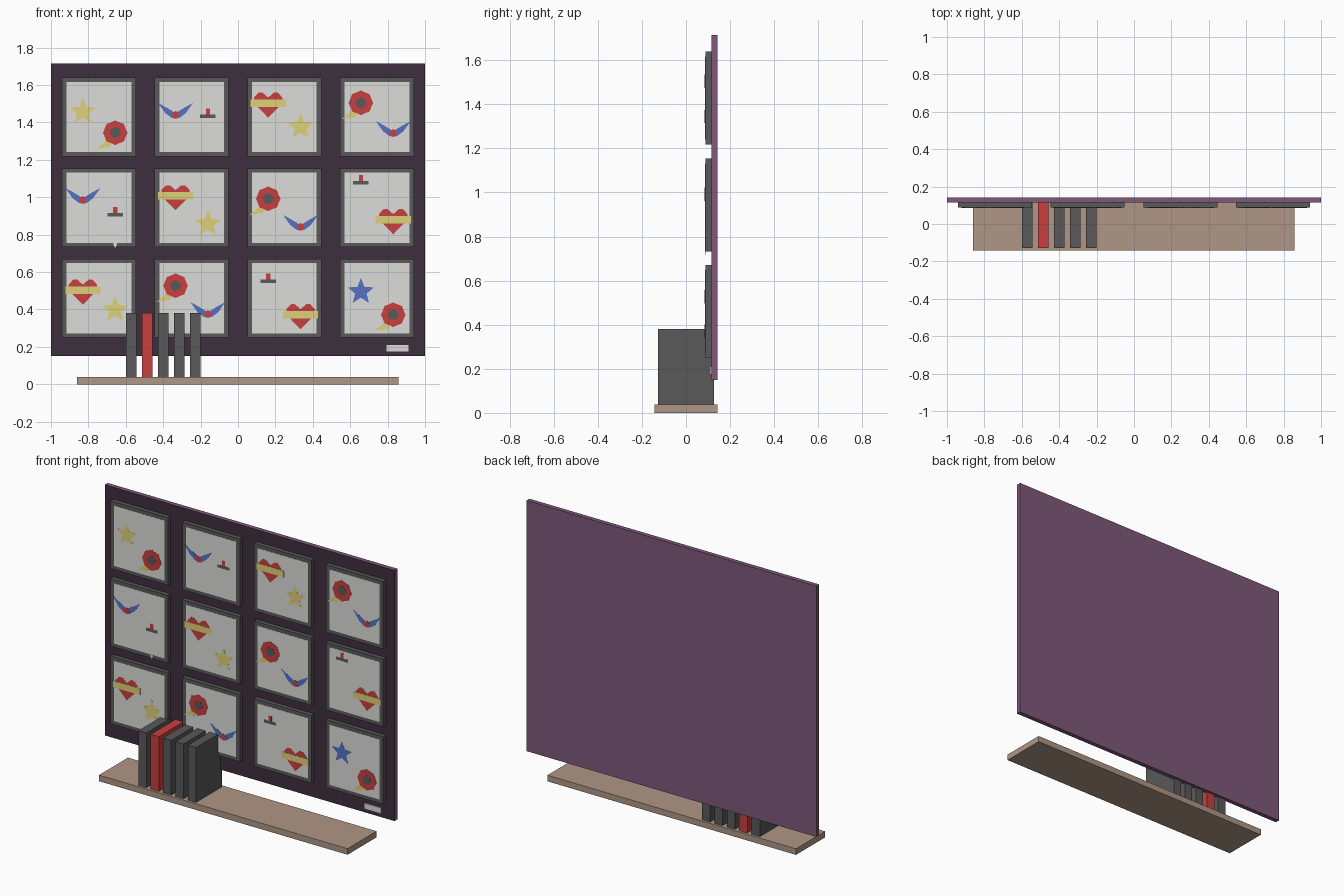
import bpy
import bmesh
from math import sin, cos, pi

if "Cube" in bpy.data.objects:
    bpy.data.objects.remove(bpy.data.objects["Cube"])


def material(name, rgb):
    m = bpy.data.materials.new(name)
    m.use_nodes = True
    m.diffuse_color = (*rgb, 1)
    bsdf = next(n for n in m.node_tree.nodes if n.type == 'BSDF_PRINCIPLED')
    bsdf.inputs["Base Color"].default_value = (*rgb, 1)
    return m


WHITE = material("off white", (0.72, 0.72, 0.7))
GREY = material("dark grey", (0.1, 0.1, 0.1))
RED = material("red", (0.59, 0.05, 0.05))
GOLD = material("gold", (0.73, 0.64, 0.19))
BLUE = material("blue", (0.09, 0.17, 0.55))
DARK = material("dark plum", (0.049, 0.028, 0.049))
PURPLE = material("purple", (0.21, 0.1, 0.2))
BROWN = material("brown wood", (0.43, 0.31, 0.24))


def prism(name, points, front, back, mat):
    """Extrude an outline in x and z from the front y to the back y."""
    bm = bmesh.new()
    face = bm.faces.new([bm.verts.new((x, front, z)) for x, z in points])
    new = bmesh.ops.extrude_face_region(bm, geom=[face])["geom"]
    for v in new:
        if isinstance(v, bmesh.types.BMVert):
            v.co.y = back
    bmesh.ops.recalc_face_normals(bm, faces=bm.faces)
    mesh = bpy.data.meshes.new(name)
    bm.to_mesh(mesh)
    bm.free()
    mesh.materials.append(mat)
    obj = bpy.data.objects.new(name, mesh)
    bpy.context.collection.objects.link(obj)
    return obj


def box(name, x0, x1, y0, y1, z0, z1, mat):
    return prism(name, [(x0, z0), (x1, z0), (x1, z1), (x0, z1)], y0, y1, mat)


def star_points(count, outer, inner):
    return [((outer, inner)[i % 2] * sin(pi * i / count),
             (outer, inner)[i % 2] * cos(pi * i / count)) for i in range(2 * count)]


def decal(name, points, x, z, layer, mat):
    """Thin plate on a picture; a higher layer lies further forward."""
    front = 0.0865 - 0.001 * layer
    prism(name, [(x + px, z + pz) for px, pz in points], front, 0.0895, mat)


def mirrored(half):
    """Close an outline by mirroring its right half in x."""
    return half + [(-x, z) for x, z in reversed(half) if x > 0]


def rect(w, h, cz=0):
    return [(-w, cz - h), (w, cz - h), (w, cz + h), (-w, cz + h)]


# Picture motifs
def star(x, z, mat=GOLD):
    decal("star", star_points(5, 0.074, 0.032), x, z, 0, mat)


def blue_star(x, z):
    star(x, z, BLUE)


def medal(x, z):
    decal("medal_ribbon", [(-0.1, -0.087), (-0.03, -0.075), (0, -0.03), (-0.04, -0.035)],
          x, z, 0, GOLD)
    decal("medal_rosette", star_points(8, 0.066, 0.06), x, z, 1, RED)
    decal("medal_centre", star_points(4, 0.03, 0.028), x, z, 2, GREY)


def wings(x, z):
    for side in (-1, 1):
        wing = [(0, 0), (0.022, 0.005), (0.055, 0.03), (0.094, 0.085), (0.045, 0.058), (0, 0.03)]
        decal("wing", [(side * px, pz) for px, pz in wing], x, z, 0, BLUE)
    decal("wing_centre", star_points(4, 0.021, 0.019), x, z + 0.02, 1, RED)


def heart(x, z):
    half = [(0, 0.03), (0.03, 0.056), (0.052, 0.056), (0.076, 0.03), (0.076, 0), (0, -0.078)]
    decal("heart", mirrored(half), x, z, 0, RED)
    decal("heart_band", rect(0.094, 0.02), x, z, 1, GOLD)


def stamp(x, z):
    decal("stamp_base", rect(0.041, 0.009), x, z, 0, GREY)
    decal("stamp_handle", rect(0.011, 0.017, 0.025), x, z, 0, RED)


# Backing panel, dark only on its front
panel = box("back_panel", -1, 1, 0.115, 0.143, 0.15, 1.715, PURPLE)
panel.data.materials.append(DARK)
for p in panel.data.polygons:
    p.material_index = 1 if p.normal.y < -0.5 else 0

# Framed pictures, each with an upper left and a lower right motif
columns = [-0.743 + 0.4955 * i for i in range(4)]
rows = [
    (1.429, [(star, 1.457, medal, 1.345), (wings, 1.42, stamp, 1.433),
             (heart, 1.503, star, 1.377), (medal, 1.505, wings, 1.323)]),
    (0.944, [(wings, 0.965, stamp, 0.906), (heart, 1.008, star, 0.858),
             (medal, 0.992, wings, 0.821), (stamp, 1.077, heart, 0.88)]),
    (0.46, [(heart, 0.503, star, 0.398), (medal, 0.527, wings, 0.395 - 0.04),
            (stamp, 0.551, heart, 0.372), (blue_star, 0.495, medal, 0.372)]),
]
for cz, pictures in rows:
    for cx, (first, z1, second, z2) in zip(columns, pictures):
        box("picture_frame", cx - 0.198, cx + 0.198, 0.088, 0.115, cz - 0.211, cz + 0.211, GREY)
        box("picture_sheet", cx - 0.173, cx + 0.173, 0.087, 0.09, cz - 0.188, cz + 0.188, WHITE)
        first(cx - 0.0865, z1)
        second(cx + 0.0865, z2)

# Small paper point under one picture, and the label plate
decal("paper_point", [(-0.011, 0.015), (0, -0.022), (0.011, 0.015)], -0.657, 0.741, 0, WHITE)
box("label_plate", 0.795, 0.912, 0.108, 0.115, 0.174, 0.21, WHITE)

# Shelf with a row of books
box("shelf", -0.86, 0.857, -0.143, 0.143, 0, 0.038, BROWN)
for i in range(5):
    x = -0.599 + 0.0857 * i
    box("book", x, x + 0.056, -0.128, 0.128, 0.038, 0.38, RED if i == 1 else GREY)
